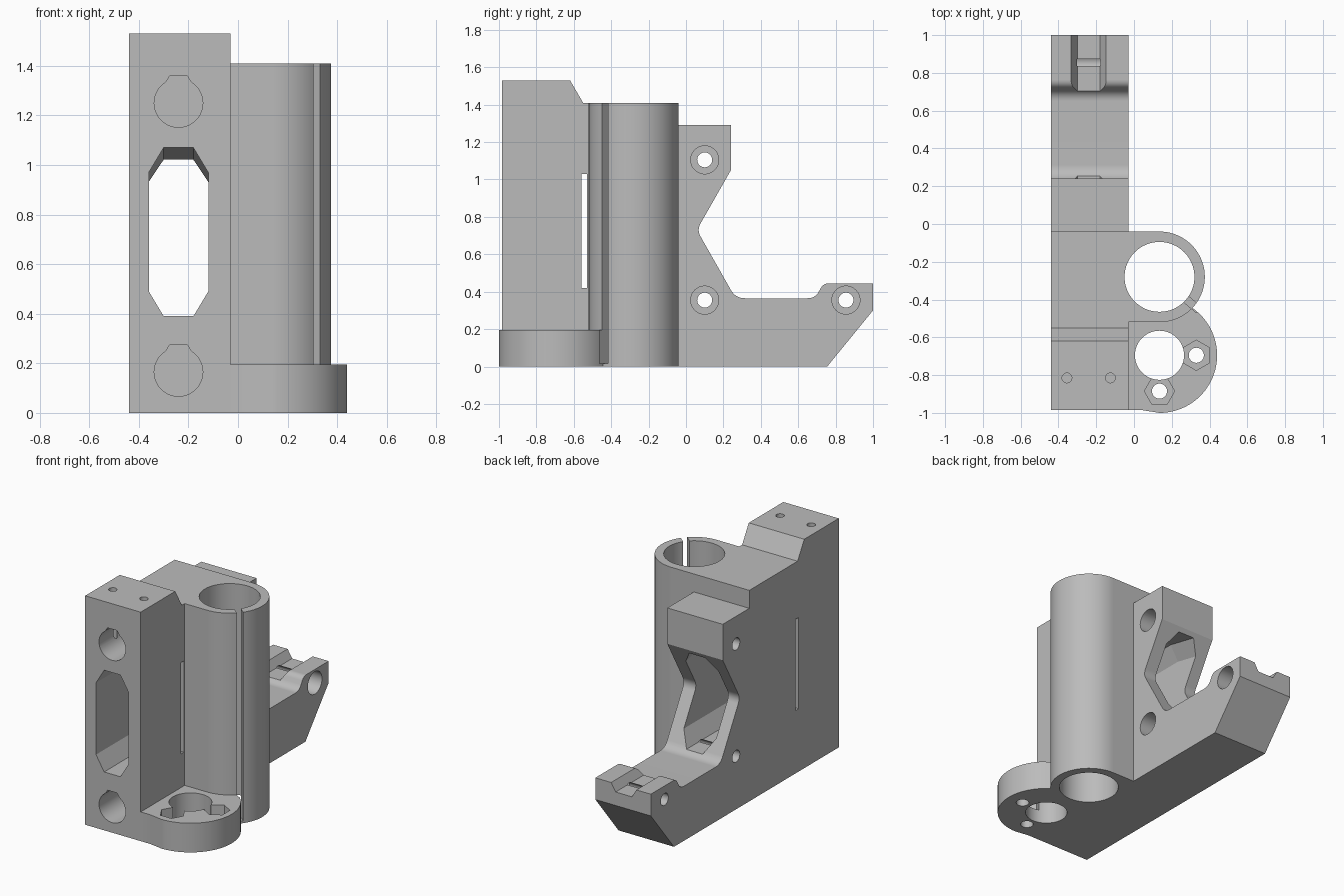
import bpy, bmesh, math
from mathutils import Vector

if "Cube" in bpy.data.objects:
    bpy.data.objects.remove(bpy.data.objects["Cube"])

grey = bpy.data.materials.new("plain grey")
grey.use_nodes = True
grey.diffuse_color = (0.5, 0.5, 0.5, 1)
grey.node_tree.nodes["Principled BSDF"].inputs["Base Color"].default_value = (0.5, 0.5, 0.5, 1)

PLACE = {"x": lambda a, b, t: (t, a, b),
         "y": lambda a, b, t: (a, t, b),
         "z": lambda a, b, t: (a, b, t)}


def loft(name, axis, first, lo, last, hi):
    """Solid between two matching outlines along an axis."""
    bm = bmesh.new()
    rings = [[bm.verts.new(PLACE[axis](a, b, t)) for a, b in pts]
             for pts, t in ((first, lo), (last, hi))]
    n = len(first)
    for ring in rings:
        bm.faces.new(ring)
    for i in range(n):
        j = (i + 1) % n
        bm.faces.new((rings[0][i], rings[0][j], rings[1][j], rings[1][i]))
    bmesh.ops.recalc_face_normals(bm, faces=bm.faces)
    mesh = bpy.data.meshes.new(name)
    bm.to_mesh(mesh)
    bm.free()
    obj = bpy.data.objects.new(name, mesh)
    bpy.context.collection.objects.link(obj)
    mesh.materials.append(grey)
    return obj


def prism(name, axis, pts, lo, hi):
    return loft(name, axis, pts, lo, pts, hi)


def arc(cx, cy, r, start=0, end=360, n=64):
    steps = n if end - start == 360 else n + 1
    return [(cx + r * math.cos(math.radians(start + (end - start) * i / n)),
             cy + r * math.sin(math.radians(start + (end - start) * i / n))) for i in range(steps)]


def rounded(pts, n=8):
    """Outline whose (a, b, size) corners are rounded."""
    out = []
    for i, p in enumerate(pts):
        c = Vector(p[:2])
        if len(p) == 2:
            out.append(tuple(c))
            continue
        s = c + (Vector(pts[i - 1][:2]) - c).normalized() * p[2]
        e = c + (Vector(pts[(i + 1) % len(pts)][:2]) - c).normalized() * p[2]
        for k in range(n + 1):
            t = k / n
            out.append(tuple(s * (1 - t) ** 2 + c * 2 * t * (1 - t) + e * t * t))
    return out


def boolean(target, tool, op):
    tool.hide_render = True
    mod = target.modifiers.new(tool.name, "BOOLEAN")
    mod.operation, mod.solver, mod.object = op, "EXACT", tool
    bpy.context.view_layer.update()
    graph = bpy.context.evaluated_depsgraph_get()
    mesh = bpy.data.meshes.new_from_object(target.evaluated_get(graph))
    target.modifiers.clear()
    target.data = mesh
    bpy.data.objects.remove(tool)


# Main side plate with the rear belt-side jaw
bracket = prism("carriage_bracket", "x", rounded([
    (-0.985, 0), (0.755, 0), (1.0, 0.3), (1.0, 0.445), (0.735, 0.445, 0.03),
    (0.69, 0.365, 0.04), (0.265, 0.365, 0.05), (0.058, 0.73, 0.04), (0.24, 1.05),
    (0.24, 1.29), (-0.04, 1.29), (-0.04, 1.41), (-0.55, 1.41), (-0.62, 1.53),
    (-0.985, 1.53)]), -0.44, -0.03)

# Bearing holder and drive nut flange
TUBE = (0.135, -0.28)
NUT = (0.135, -0.695)
adds = [
    prism("bearing_holder", "z", [(-0.05, -0.04), (-0.05, -0.52)] + arc(*TUBE, 0.24, -90, 90, 40), 0, 1.41),
    prism("nut_flange", "z", arc(*NUT, 0.305, -90, 90, 48) + [(0.135, -0.4), (-0.05, -0.4),
          (-0.05, -0.985), (0.04, -0.985)], 0, 0.195),
]
for part in adds:
    boolean(bracket, part, "UNION")

cuts = [prism("bearing_bore", "z", arc(*TUBE, 0.185), -0.1, 1.6),
        prism("nut_bore", "z", arc(*NUT, 0.13), -0.1, 0.3)]

# Clamping slit in the bearing holder
d = Vector((math.cos(math.radians(-40)), math.sin(math.radians(-40))))
side = Vector((-d.y, d.x)) * 0.02
c = Vector(TUBE)
cuts.append(prism("bearing_slit", "z", [tuple(c + d * r + side * s) for r, s in
            ((0.1, -1), (0.27, -1), (0.27, 1), (0.1, 1))], 0.015, 1.6))

# Nut traps with screw holes
for x, y, turn in ((0.33, -0.695, 30), (0.135, -0.885, 0)):
    cuts.append(prism("nut_trap", "z", arc(x, y, 0.08, turn, turn + 360, 6), 0.09, 0.3))
    cuts.append(prism("nut_screw_hole", "z", arc(x, y, 0.04, n=32), -0.1, 0.15))

# Belt channel, its roof dropping towards the rear
def channel(top):
    half = [(0.12, 0.49), (0.12, top - 0.1), (0.06, top)]
    right = [(0.06, 0.39)] + half
    return [(-0.24 + a, z) for a, z in right] + [(-0.24 - a, z) for a, z in reversed(right)]

cuts.append(prism("belt_channel_front", "y", channel(1.07), -1.1, 0.0))
cuts.append(loft("belt_channel_rear", "y", channel(1.07), -0.001, channel(1.02), 0.23))
cuts.append(prism("belt_channel_exit", "y", channel(1.02), 0.229, 1.1))

# Blind rod sockets with a relief notch on top
for z in (1.25, 0.165):
    socket = arc(-0.24, z, 0.098, 122, 418, 56)
    cuts.append(prism("rod_socket", "y", socket + [(-0.205, z + 0.11), (-0.275, z + 0.11)], -1.1, -0.08))

# Thin tension slot through the plate
cuts.append(prism("side_slot", "x", [(-0.56, 0.42), (-0.528, 0.42), (-0.528, 1.03), (-0.56, 1.03)], -0.6, 0.0))

# Cross screws with counterbores, and top set screws
for y, z in ((0.1, 1.105), (0.1, 0.355), (0.855, 0.355)):
    cuts.append(prism("cross_hole", "x", arc(y, z, 0.04, n=32), -0.6, 0.1))
    cuts.append(prism("counterbore", "x", arc(y, z, 0.075, n=40), -0.15, 0.1))
for x in (-0.355, -0.125):
    cuts.append(prism("set_screw_hole", "z", arc(x, -0.815, 0.026, n=24), 1.15, 1.7))

for cutter in cuts:
    boolean(bracket, cutter, "DIFFERENCE")

# Smooth round walls, crisp edges
bracket.data.shade_smooth()
bracket.data.set_sharp_from_angle(angle=math.radians(20))
weighted = bracket.modifiers.new("even_shading", "WEIGHTED_NORMAL")
weighted.keep_sharp = True
